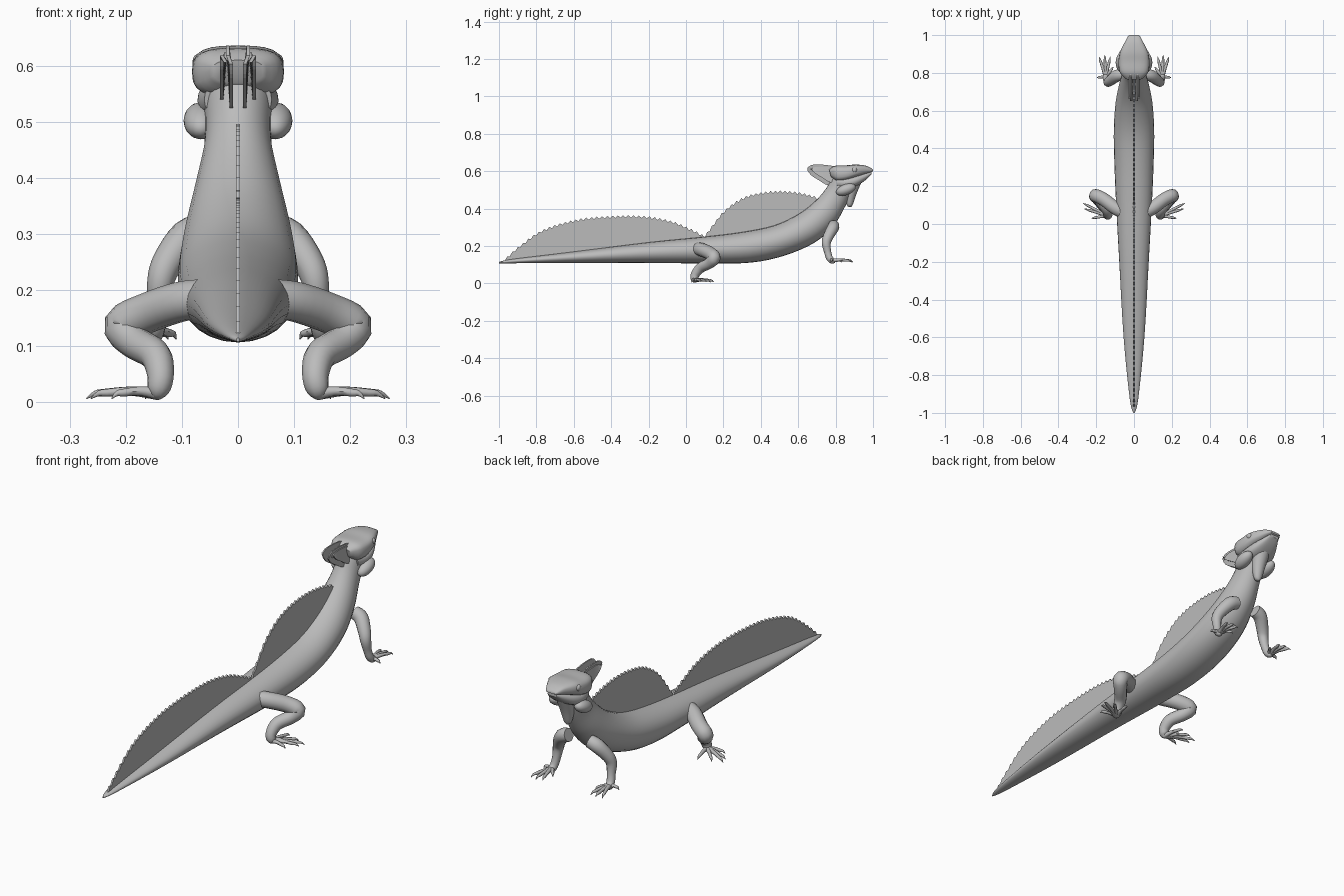
import bpy
import bmesh
from math import cos, sin, pi, copysign, radians
from mathutils import Vector, Matrix

cube = bpy.data.objects.get("Cube")
if cube:
    bpy.data.objects.remove(cube, do_unlink=True)

# One plain skin colour
skin = bpy.data.materials.new("grey_skin")
skin.use_nodes = True
skin.diffuse_color = (0.5, 0.5, 0.5, 1)
skin.node_tree.nodes["Principled BSDF"].inputs["Base Color"].default_value = skin.diffuse_color


def spline(rows, steps):
    """Smooth curve through every row of numbers."""
    padded = [rows[0], *rows, rows[-1]]
    result = []
    for a, b, c, d in zip(padded, padded[1:], padded[2:], padded[3:]):
        for step in range(steps):
            t = step / steps
            result.append([
                q + t / 2 * (r - p + t * (2 * p - 5 * q + 4 * r - s + t * (3 * (q - r) + s - p)))
                for p, q, r, s in zip(a, b, c, d)])
    return result + [list(rows[-1])]


def finish(name, bm, mirrored=False, smooth=True):
    """Turn a bmesh into a named, coloured and shaded object."""
    bmesh.ops.recalc_face_normals(bm, faces=bm.faces)
    mesh = bpy.data.meshes.new(name)
    bm.to_mesh(mesh)
    bm.free()
    mesh.materials.append(skin)
    part = bpy.data.objects.new(name, mesh)
    bpy.context.collection.objects.link(part)
    if smooth:
        bpy.ops.object.select_all(action="DESELECT")
        part.select_set(True)
        bpy.context.view_layer.objects.active = part
        bpy.ops.object.shade_smooth_by_angle(angle=radians(45))
    if mirrored:
        part.modifiers.new("mirror", "MIRROR").use_mirror_merge = False
    return part


def loft(name, rings, **options):
    """Skin a row of rings and close both ends."""
    bm = bmesh.new()
    loops = [[bm.verts.new(point) for point in ring] for ring in rings]
    for first, second in zip(loops, loops[1:]):
        for i in range(len(first)):
            bm.faces.new((first[i - 1], first[i], second[i], second[i - 1]))
    bm.faces.new(loops[0])
    bm.faces.new(loops[-1])
    return finish(name, bm, **options)


def trunk(name, rows, power=1, steps=4, sides=24):
    """Loft from rows of top y, top z, bottom y, bottom z, half width."""
    def soft(value):
        return copysign(abs(value) ** power, value)

    rings = []
    for top_y, top_z, low_y, low_z, width in spline(rows, steps):
        ring = []
        for i in range(sides):
            angle = 2 * pi * i / sides
            lift = (1 + soft(sin(angle))) / 2
            ring.append((width * soft(cos(angle)),
                         low_y + (top_y - low_y) * lift,
                         low_z + (top_z - low_z) * lift))
        rings.append(ring)
    return loft(name, rings)


def limb(name, rows, steps=4, sides=12):
    """Mirrored tube from rows of x, y, z, radius."""
    path = spline(rows, steps)
    points = [Vector(row[:3]) for row in path]
    tangent = (points[1] - points[0]).normalized()
    side = tangent.orthogonal().normalized()
    rings = []
    for i, point in enumerate(points):
        ahead = points[min(i + 1, len(points) - 1)] - points[max(i - 1, 0)]
        ahead.normalize()
        side.rotate(tangent.rotation_difference(ahead))
        tangent = ahead
        other = tangent.cross(side)
        radius = max(path[i][3], 0.001)
        rings.append([point + radius * (side * cos(a) + other * sin(a))
                      for a in (2 * pi * k / sides for k in range(sides))])
    return loft(name, rings, mirrored=True)


def height_at(rows, y):
    """Height of an outline of (y, z) pairs at a given y."""
    for (ya, za, *_), (yb, zb, *_) in zip(rows, rows[1:]):
        if y <= yb:
            return za + (zb - za) * (y - ya) / (yb - ya)
    return rows[-1][1]


def plate(name, stations, half, **options):
    """Thin upright sheet from stations of y, top x, top z, bottom x, bottom z."""
    rings = [[(tx - half, y, tz), (tx + half, y, tz), (bx + half, y, bz), (bx - half, y, bz)]
             for y, tx, tz, bx, bz in stations]
    return loft(name, rings, smooth=False, **options)


def ball(name, centre, size, tilt=0, mirrored=True):
    bm = bmesh.new()
    bmesh.ops.create_uvsphere(
        bm, u_segments=20, v_segments=12, radius=1,
        matrix=Matrix.LocRotScale(Vector(centre), Matrix.Rotation(tilt, 3, "X"), Vector(size)))
    return finish(name, bm, mirrored=mirrored)


# Tail, torso and neck in one sweep
body_rows = [
    (-1, .115, -1, .108, .003), (-.93, .13, -.93, .108, .022),
    (-.6, .17, -.6, .11, .055), (-.2, .22, -.2, .11, .078),
    (.1, .25, .12, .107, .095), (.3, .275, .35, .112, .104),
    (.47, .31, .53, .15, .107), (.6, .37, .69, .22, .097),
    (.69, .44, .79, .31, .078), (.75, .51, .85, .41, .06),
    (.78, .57, .885, .49, .06), (.8, .6, .89, .53, .06)]
trunk("body", body_rows)

# Head, lower jaw and throat flap
trunk("head", [
    (.765, .61, .775, .57, .045), (.8, .63, .81, .545, .076),
    (.86, .632, .86, .55, .082), (.91, .636, .91, .568, .074),
    (.96, .63, .96, .586, .05), (.99, .617, .99, .595, .034),
    (1, .608, 1, .6, .026)], power=.65)
trunk("lower_jaw", [
    (.8, .57, .81, .51, .06), (.86, .57, .86, .505, .072),
    (.91, .578, .91, .52, .066), (.96, .59, .96, .553, .043),
    (.993, .598, .993, .584, .024)], power=.75)
trunk("throat_flap", [
    (.94, .545, .85, .53, .04), (.912, .48, .85, .47, .03),
    (.893, .425, .86, .42, .018), (.885, .41, .87, .41, .006)])
ball("cheeks", (.066, .855, .502), (.031, .055, .029), tilt=radians(20))
ball("eyes", (.071, .9, .607), (.01, .014, .014))

# Paired leaf-shaped blades of the head crest
leaf = spline([(.65, .618, .603), (.67, .633, .578), (.71, .636, .552),
               (.76, .632, .525), (.83, .62, .53)], 4)
plate("inner_crest", [(y, .018, top, .012, low) for y, top, low in leaf], .003, mirrored=True)
plate("outer_crest", [(y + .015, .022, top - .012, .029, low + .015)
                      for y, top, low in leaf], .003, mirrored=True)


# Sail fins with saw-tooth edges
def sail(name, outline, teeth):
    edge = spline(outline, 6)
    start, end = edge[0][0], edge[-1][0]
    back = spline(body_rows, 4)
    stations = []
    for i in range(teeth * 2 + 1):
        y = start + (end - start) * i / (teeth * 2)
        base = height_at(back, y) - .012
        top = height_at(edge, y) + (.006 if i % 2 else -.007)
        stations.append((y, 0, max(top, base + .002), 0, base))
    plate(name, stations, .004)


sail("tail_sail", [(-.97, .125), (-.91, .18), (-.78, .275), (-.62, .33), (-.46, .353),
                   (-.25, .358), (-.09, .333), (.02, .29), (.1, .25)], 38)
sail("back_sail", [(.1, .25), (.14, .305), (.21, .39), (.31, .457), (.42, .485),
                   (.53, .49), (.63, .477), (.725, .45)], 24)

# Legs
limb("rear_legs", [
    (.05, .06, .185, .036), (.1, .085, .18, .036), (.16, .13, .16, .036),
    (.205, .15, .137, .035), (.185, .125, .108, .03), (.148, .08, .085, .028),
    (.138, .05, .05, .024), (.142, .045, .022, .02), (.145, .05, .008, .007)])
limb("front_legs", [
    (.055, .79, .31, .03), (.09, .785, .295, .032), (.125, .76, .25, .028),
    (.138, .75, .215, .024), (.142, .757, .17, .019), (.147, .768, .135, .018),
    (.15, .785, .12, .016), (.15, .797, .116, .006)])


# Toes arch up from the foot and end in a claw
def toes(name, heel, floor, tips):
    start = Vector(heel)
    for number, (x, y) in enumerate(tips):
        tip = Vector((x, y, floor))
        rows = []
        for share, lift, radius in ((0, 0, .012), (.4, .008, .008), (.75, .008, .007),
                                    (.88, .008, .005), (1, 0, .001)):
            spot = start.lerp(tip, share)
            rows.append((spot.x, spot.y, spot.z + lift, radius))
        limb(f"{name}_{number + 1}", rows, steps=3, sides=8)


toes("rear_toe", (.142, .045, .016), .007,
     [(.27, .11), (.262, .08), (.225, .03), (.225, .13), (.165, .15)])
toes("front_toe", (.15, .78, .122), .113,
     [(.195, .775), (.185, .885), (.155, .893), (.125, .885), (.11, .83)])
